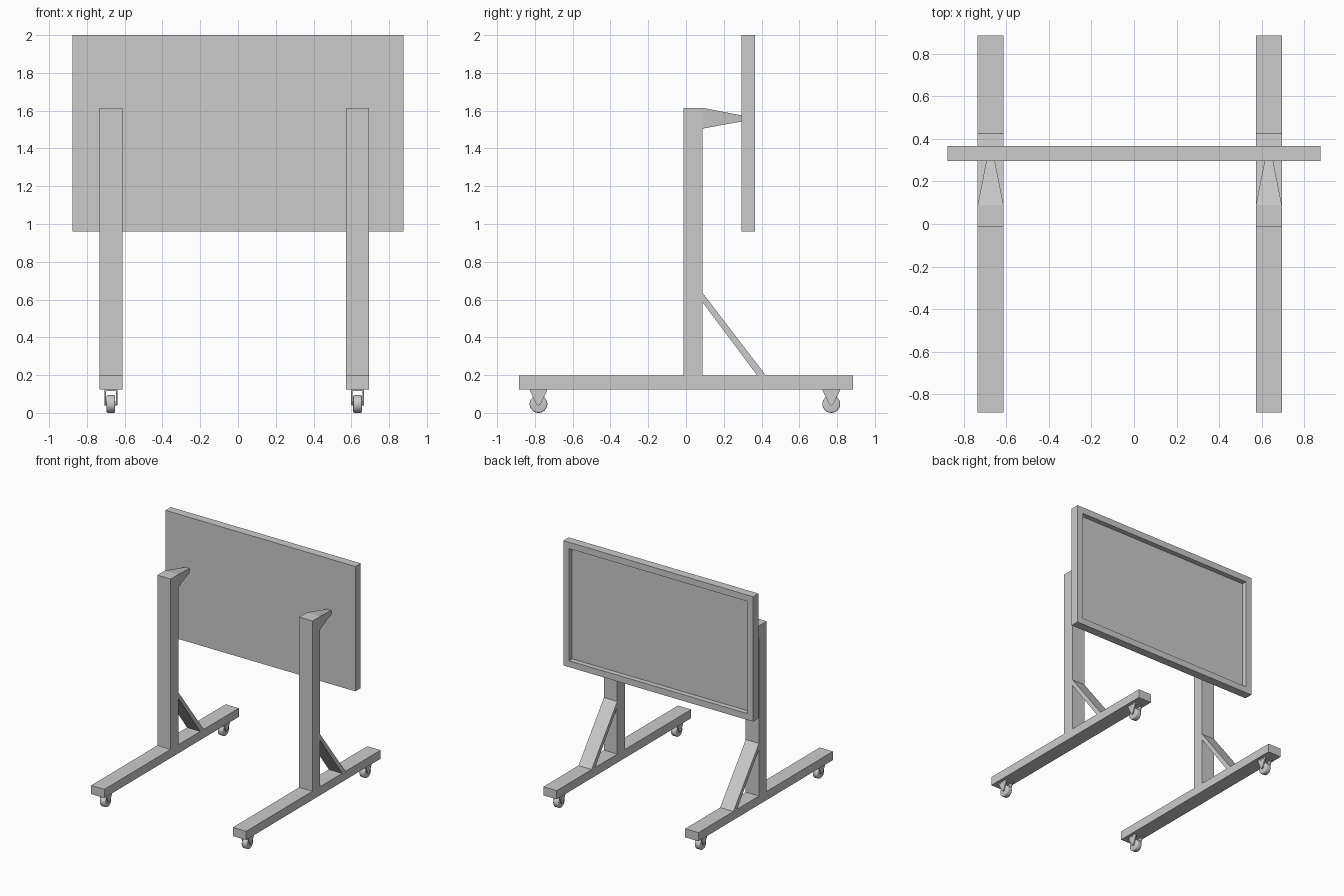
import bpy, bmesh, math
from mathutils import Matrix, Vector

if "Cube" in bpy.data.objects:
    bpy.data.objects.remove(bpy.data.objects["Cube"])


def finish(name, bm, smooth=False):
    bmesh.ops.recalc_face_normals(bm, faces=bm.faces)
    me = bpy.data.meshes.new(name)
    bm.to_mesh(me)
    bm.free()
    ob = bpy.data.objects.new(name, me)
    bpy.context.collection.objects.link(ob)
    if smooth:
        bpy.ops.object.select_all(action='DESELECT')
        bpy.context.view_layer.objects.active = ob
        ob.select_set(True)
        bpy.ops.object.shade_smooth_by_angle(angle=math.radians(35))
    return ob


def box_bm(x0, x1, y0, y1, z0, z1):
    size = (x1 - x0, y1 - y0, z1 - z0)
    centre = Vector((x0 + x1, y0 + y1, z0 + z1)) / 2
    bm = bmesh.new()
    bmesh.ops.create_cube(bm, size=1, matrix=Matrix.Translation(centre) @ Matrix.Diagonal((*size, 1)))
    return bm


def box(name, *bounds):
    return finish(name, box_bm(*bounds))


def prism(name, profile, cx, half):
    """Side profile of (y, z) points, extruded along x."""
    bm = bmesh.new()
    face = bm.faces.new([bm.verts.new((cx - half, y, z)) for y, z in profile])
    new = bmesh.ops.extrude_face_region(bm, geom=[face])['geom']
    bmesh.ops.translate(bm, vec=(2 * half, 0, 0), verts=[v for v in new if isinstance(v, bmesh.types.BMVert)])
    return finish(name, bm)


def cylinder(name, c, radius, width, bevel=0.0):
    bm = bmesh.new()
    m = Matrix.Translation(c) @ Matrix.Rotation(math.pi / 2, 4, 'Y')
    bmesh.ops.create_cone(bm, cap_ends=True, segments=32, radius1=radius, radius2=radius, depth=width, matrix=m)
    if bevel:
        rims = [e for e in bm.edges if abs(e.verts[0].co.x - e.verts[1].co.x) < 1e-5]
        bmesh.ops.bevel(bm, geom=rims, offset=bevel, segments=3, profile=0.5, affect='EDGES')
    return finish(name, bm, True)


def caster(side, cx, cy):
    # tyre and axle
    cylinder(f"{side}_wheel", (cx, cy, 0.047), 0.047, 0.046, 0.008)
    cylinder(f"{side}_axle", (cx, cy, 0.05), 0.01, 0.066)
    # fork: top plate with two tapering cheeks
    box(f"{side}_fork_plate", cx - 0.035, cx + 0.035, cy - 0.046, cy + 0.046, 0.115, 0.125)
    cheek = [(cy - 0.046, 0.118), (cy - 0.014, 0.052), (cy - 0.007, 0.042),
             (cy + 0.007, 0.042), (cy + 0.014, 0.052), (cy + 0.046, 0.118)]
    for s in (-1, 1):
        prism(f"{side}_fork_cheek", cheek, cx + s * 0.03, 0.004)


# display panel with a recessed screen on the back side
bm = box_bm(-0.875, 0.875, 0.295, 0.365, 0.96, 2.0)
screen = max(bm.faces, key=lambda f: f.calc_center_median().y)
bmesh.ops.inset_region(bm, faces=[screen], thickness=0.053, use_even_offset=True)
new = bmesh.ops.extrude_face_region(bm, geom=[screen])['geom']
bmesh.ops.translate(bm, vec=(0, -0.042, 0), verts=[v for v in new if isinstance(v, bmesh.types.BMVert)])
if screen.is_valid:
    bmesh.ops.delete(bm, geom=[screen], context='FACES_ONLY')
finish("panel", bm)

# two identical stands
HALF = 0.061
for side, cx in (("left", -0.673), ("right", 0.633)):
    box(f"{side}_base_rail", cx - HALF, cx + HALF, -0.885, 0.885, 0.125, 0.197)
    box(f"{side}_post", cx - HALF, cx + HALF, -0.012, 0.088, 0.197, 1.615)
    prism(f"{side}_brace", [(0.088, 0.635), (0.088, 0.585), (0.378, 0.197), (0.424, 0.197)], cx, HALF)

    # arm tapering from the post to the panel
    bm = box_bm(cx - HALF, cx + HALF, 0.088, 0.295, 1.505, 1.615)
    for v in bm.verts:
        if v.co.y > 0.2:
            v.co.x = cx + (0.02 if v.co.x > cx else -0.02)
            v.co.z = 1.575 if v.co.z > 1.56 else 1.543
    finish(f"{side}_arm", bm)

    caster(f"{side}_front", cx, -0.781)
    caster(f"{side}_back", cx, 0.769)
